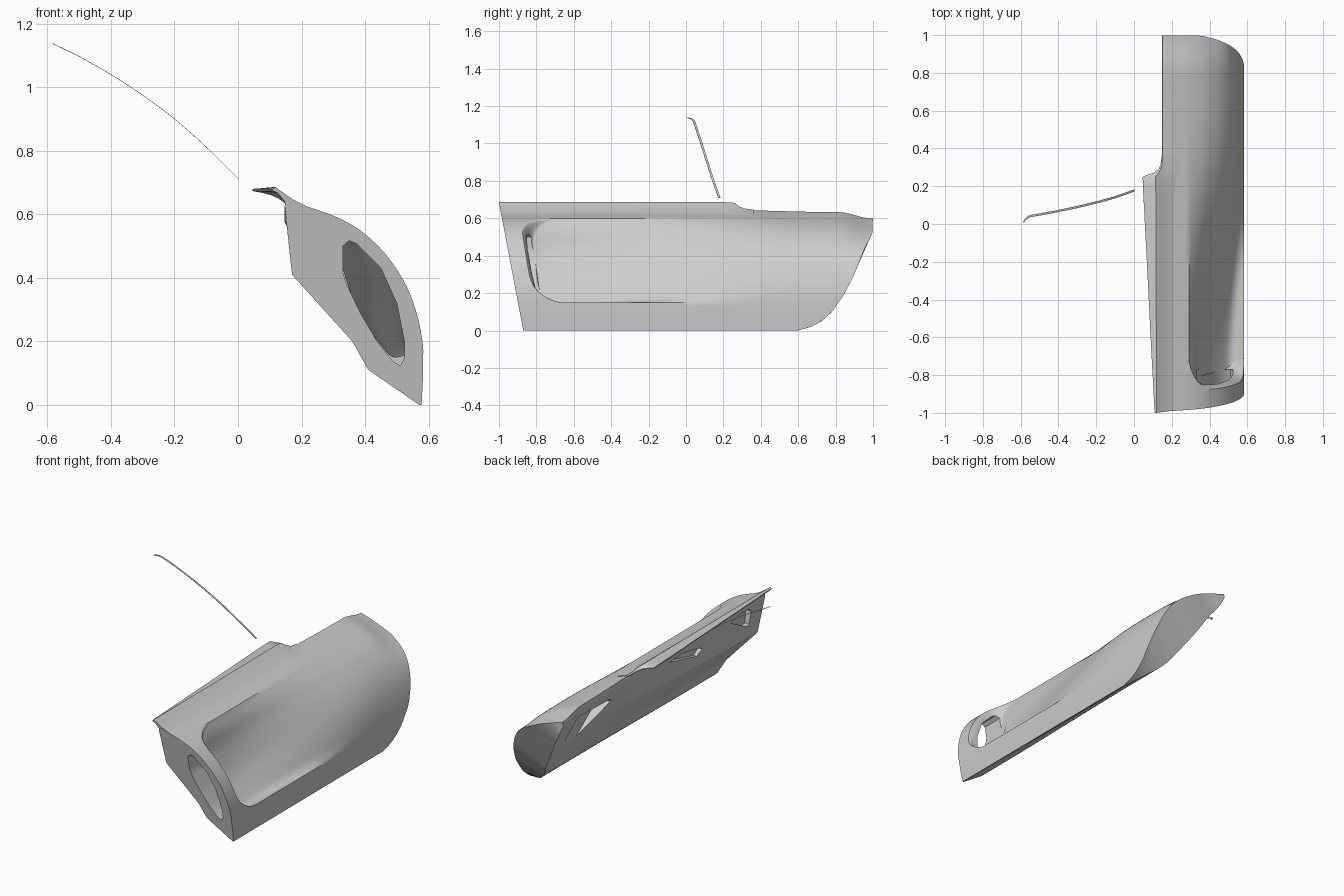
import bpy, bmesh
from mathutils import Vector

if "Cube" in bpy.data.objects:
    bpy.data.objects.remove(bpy.data.objects["Cube"])


def smooth(ob, angle=0.6):
    bpy.ops.object.select_all(action='DESELECT')
    ob.select_set(True)
    bpy.context.view_layer.objects.active = ob
    bpy.ops.object.shade_smooth_by_angle(angle=angle)


def finish(name, verts, faces):
    me = bpy.data.meshes.new(name)
    me.from_pydata(verts, [], faces)
    bm = bmesh.new()
    bm.from_mesh(me)
    bmesh.ops.recalc_face_normals(bm, faces=bm.faces)
    bm.to_mesh(me)
    bm.free()
    ob = bpy.data.objects.new(name, me)
    bpy.context.collection.objects.link(ob)
    smooth(ob)
    return ob


def resample(pts, n, curved=True):
    """n points evenly along a polyline or a smooth curve through pts."""
    p = [Vector(q) for q in pts]
    dense = []
    for i in range(len(p) - 1):
        a, b = p[i], p[i + 1]
        m0 = (b - p[i - 1]) / 2 if i else b - a
        m1 = (p[i + 2] - a) / 2 if i + 2 < len(p) else b - a
        for k in range(12):
            t = k / 12
            if curved:
                dense.append(a * (2*t**3 - 3*t*t + 1) + m0 * (t**3 - 2*t*t + t)
                             + b * (3*t*t - 2*t**3) + m1 * (t**3 - t*t))
            else:
                dense.append(a.lerp(b, t))
    dense.append(p[-1])
    acc = [0.0]
    for a, b in zip(dense, dense[1:]):
        acc.append(acc[-1] + (b - a).length)
    out, j = [], 0
    for k in range(n):
        d = acc[-1] * k / (n - 1)
        while j < len(acc) - 2 and acc[j + 1] < d:
            j += 1
        out.append(dense[j].lerp(dense[j + 1], min(1, (d - acc[j]) / (acc[j + 1] - acc[j]))))
    return out


def step(a, b, x):
    t = max(0.0, min(1.0, (x - a) / (b - a)))
    return t * t * (3 - 2 * t)


def loft(rings):
    """Quads between closed rings of equal size."""
    n = len(rings[0])
    return [(j*n + i, j*n + (i + 1) % n, (j + 1)*n + (i + 1) % n, (j + 1)*n + i)
            for j in range(len(rings) - 1) for i in range(n)]


# Side profile: raked front and curved tail
REAR = [(0, .6), (.02, .67), (.05, .725), (.1, .78), (.2, .85), (.3, .90),
        (.4, .94), (.5, .975), (.57, .997), (.7, 1.0)]


def y_front(z):
    return -.87 - .19 * z


def y_rear(z):
    for (z0, y0), (z1, y1) in zip(REAR, REAR[1:]):
        if z <= z1:
            return y0 + (y1 - y0) * max(0, z - z0) / (z1 - z0)
    return 1.0


# Cross-section: crown, scoop window, lower skirt, inner wall (front and rear shapes)
W = 31
crown = resample([(.15, .647), (.2, .631), (.29, .6)], 8)
window = resample([(.29, .6), (.34, .577), (.4, .538), (.47, .468), (.53, .375),
                   (.565, .28), (.582, .19), (.583, .15)], W)
floor = resample([(.29, .6), (.314, .53), (.332, .42), (.38, .29), (.44, .2),
                  (.5, .135), (.54, .13), (.583, .15)], W)
skirt = resample([(.583, .15), (.582, .08), (.578, 0)], 8)
N = len(crown) + len(skirt) + W - 2
inner_front = resample([(.147, .625), (.17, .41), (.36, .2), (.41, .11), (.571, 0)], N, False)
inner_rear = resample([(.147, .625), (.25, .4), (.37, .2), (.44, .1), (.571, 0)], N)

FLOOR_START = .048
stations = ([0, .024, .044, FLOOR_START] + [FLOOR_START + .003 * i for i in range(1, 10)]
            + [.09 + .91 * i / 45 for i in range(46)])
rings = []
for s in stations:
    row = list(crown[:-1])
    fade = step(FLOOR_START, FLOOR_START + .024, s) * (1 - step(.04, .82, s))
    row += [a.lerp(b, fade) for a, b in zip(window, floor)] + skirt[1:]
    row += [a.lerp(b, step(.1, .9, s)) for a, b in zip(inner_front, inner_rear)][::-1]
    ring = []
    for i, p in enumerate(row):
        # stations bend back at the window corners to round the scoop mouth
        e = min(1, abs(2 * (i - len(crown) + 1) / (W - 1) - 1)) if i < N else 0
        t = s + .08 * e ** 6 * min(s / FLOOR_START, 1) * (1 - s)
        y = y_front(p.y) + t * (y_rear(p.y) - y_front(p.y))
        drop = (.014 * step(.5, .9, s) + .035 * step(.9, 1, s)) * step(.4, .6, p.y)
        ring.append((p.x, y, p.y - drop))
    rings.append(ring)

faces = loft(rings)
R, last = 2 * N, (len(rings) - 1) * 2 * N
for base in (0, last):          # end walls
    faces += [(base + i, base + i + 1, base + R - 2 - i, base + R - 1 - i) for i in range(N - 1)]
body = finish("side_panel", [v for r in rings for v in r], faces)


def prism_cut(target, name, outline, axis, lo, hi):
    """Cut a prism with the given outline through target."""
    n = len(outline)
    place = (lambda p, d: (d, p[0], p[1])) if axis == 'X' else (lambda p, d: (p[0], d, p[1]))
    verts = [place(p, d) for d in (lo, hi) for p in outline]
    fs = loft([outline, outline]) + [tuple(range(n)), tuple(range(n, 2 * n))]
    cutter = finish(name, verts, fs)
    cutter.hide_render = True
    mod = target.modifiers.new(name, 'BOOLEAN')
    mod.operation = 'DIFFERENCE'
    mod.solver = 'EXACT'
    mod.object = cutter
    bpy.ops.object.select_all(action='DESELECT')
    target.select_set(True)
    bpy.context.view_layer.objects.active = target
    bpy.ops.object.modifier_apply(modifier=mod.name)
    bpy.data.objects.remove(cutter)


# Front air inlet opening into the scoop
inlet = [(.33, .42), (.33, .5), (.35, .517), (.372, .508), (.45, .43), (.5, .32), (.524, .2),
         (.525, .15), (.512, .124), (.49, .135), (.44, .197), (.385, .29), (.342, .38)]
prism_cut(body, "inlet_cutter", inlet, 'Y', -1.2, -.77)

# Pockets in the inner wall
pockets = [
    ([(.82, .535), (.79, .55), (.49, .54), (.48, .52), (.70, .36), (.74, .345), (.80, .37), (.825, .40)], .27),
    ([(-.075, .557), (-.19, .572), (-.37, .535), (-.39, .52), (-.345, .49)], .19),
    ([(-.66, .58), (-.76, .605), (-.84, .60), (-.86, .58), (-.85, .50), (-.82, .495)], .19),
]
for k, (outline, depth) in enumerate(pockets):
    prism_cut(body, "pocket_cutter_%d" % k, outline, 'X', .05, depth)
smooth(body)

# Upper mounting flange: y, outer edge x, crest x, crest z
flange = []
for y, left, crest, z in [(-1, .109, .118, .686), (-.6, .088, .118, .686), (-.2, .068, .117, .686),
                          (.2, .047, .115, .686), (.25, .046, .115, .685), (.262, .075, .122, .68),
                          (.272, .105, .13, .672), (.288, .127, .14, .662),
                          (.31, .14, .147, .653), (.36, .146, .151, .647)]:
    k = max(0, (z - .647) / .039)
    section = [(left, z - .006), (crest, z), (.153 - .013 * k, .646 + .024 * k),
               (.175, .6395 + .006 * k), (.23, .618), (.18, .622), (.155, .63),
               (crest + .006, z - .008 - .01 * k), (left, z - .012)]
    flange.append([(x, y + (.19 * (.686 - zz) if y < -.9 else 0), zz) for x, zz in section])
m = len(flange[0])
ff = loft(flange) + [tuple(range(m)), tuple(range((len(flange) - 1) * m, len(flange) * m))]
finish("mounting_flange", [v for r in flange for v in r], ff)

# Detached thin trim strip
path = resample([(.003, .178, .71), (-.1, .142, .812), (-.2, .114, .9), (-.3, .09, .975),
                 (-.4, .069, 1.04), (-.5, .05, 1.097), (-.55, .041, 1.121),
                 (-.572, .028, 1.132), (-.586, .008, 1.138)], 40)
strip = [[(p.x, p.y - .006, p.z - .001), (p.x, p.y + .006, p.z - .001),
          (p.x, p.y + .006, p.z + .001), (p.x, p.y - .006, p.z + .001)] for p in path]
e = 4 * (len(strip) - 1)
finish("trim_strip", [v for r in strip for v in r],
       loft(strip) + [(0, 1, 2, 3), (e, e + 1, e + 2, e + 3)])
